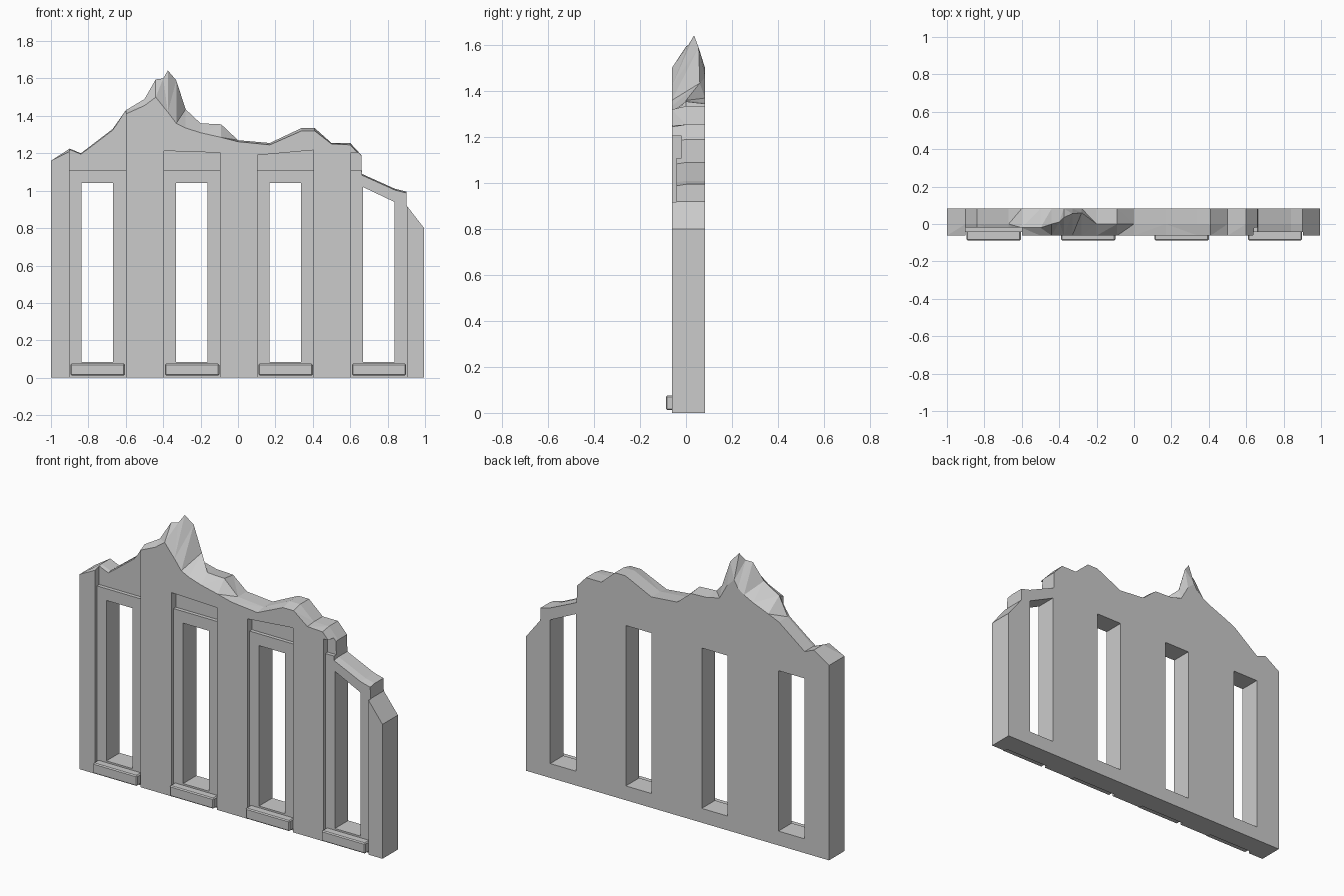
import bpy, bmesh

Y0, Y1 = -0.062, 0.083


def new_object(name, bm):
    bmesh.ops.recalc_face_normals(bm, faces=bm.faces)
    mesh = bpy.data.meshes.new(name)
    bm.to_mesh(mesh)
    bm.free()
    ob = bpy.data.objects.new(name, mesh)
    bpy.context.collection.objects.link(ob)
    return ob


def prism(name, profile, ya, yb):
    """Extrude an x-z profile along y."""
    bm = bmesh.new()
    a = [bm.verts.new((x, ya, z)) for x, z in profile]
    b = [bm.verts.new((x, yb, z)) for x, z in profile]
    bm.faces.new(a)
    bm.faces.new(b[::-1])
    for i in range(len(a)):
        j = (i + 1) % len(a)
        bm.faces.new((a[i], b[i], b[j], a[j]))
    return new_object(name, bm)


def cut(target, cutter):
    cutter.hide_render = True
    mod = target.modifiers.new("cut", 'BOOLEAN')
    mod.operation, mod.solver, mod.object = 'DIFFERENCE', 'EXACT', cutter
    bpy.context.view_layer.objects.active = target
    bpy.ops.object.modifier_apply(modifier=mod.name)
    bpy.data.objects.remove(cutter)


# Broken top edge: x, front height, ridge height, ridge y, back height
ridge = [
    (-1.0, 1.16, 1.16, 0.02, 1.16), (-0.9, 1.21, 1.225, 0.0, 1.225),
    (-0.84, 1.185, 1.20, 0.0, 1.20), (-0.67, 1.31, 1.33, 0.0, 1.33),
    (-0.6, 1.41, 1.43, -0.02, 1.36), (-0.5, 1.455, 1.49, -0.02, 1.40),
    (-0.44, 1.50, 1.595, 0.0, 1.43), (-0.40, 1.45, 1.60, 0.01, 1.46),
    (-0.375, 1.42, 1.643, 0.035, 1.50), (-0.33, 1.36, 1.59, 0.055, 1.46),
    (-0.28, 1.335, 1.435, 0.06, 1.37), (-0.2, 1.31, 1.36, 0.0, 1.35),
    (-0.09, 1.285, 1.355, 0.0, 1.345), (0.0, 1.262, 1.27, 0.0, 1.27),
    (0.17, 1.245, 1.255, 0.0, 1.255), (0.34, 1.32, 1.335, 0.0, 1.335),
    (0.41, 1.32, 1.335, 0.0, 1.335), (0.5, 1.25, 1.255, 0.0, 1.255),
    (0.6, 1.245, 1.255, 0.0, 1.255), (0.66, 1.18, 1.19, 0.0, 1.19),
    (0.662, 1.08, 1.09, 0.0, 1.09), (0.84, 1.0, 1.01, 0.0, 1.01),
    (0.9, 0.985, 0.995, 0.0, 0.995), (0.902, 0.92, 0.92, 0.0, 0.92),
    (0.995, 0.80, 0.80, 0.0, 0.80),
]

# Wall, lofted through the cross-sections
bm = bmesh.new()
rings = []
for x, zf, zm, ym, zb in ridge:
    pts = [(Y0, 0), (Y0, zf), (ym, zm), (Y1, zb), (Y1, 0)]
    rings.append([bm.verts.new((x, y, z)) for y, z in pts])
for r, s in zip(rings, rings[1:]):
    for i in range(5):
        j = (i + 1) % 5
        bm.faces.new((r[i], r[j], s[j], s[i]))
bm.faces.new(rings[0])
bm.faces.new(rings[-1][::-1])
bmesh.ops.triangulate(bm, faces=[f for f in bm.faces if len(f.verts) == 4])
wall = new_object("ruined_wall", bm)

# Bays: left edge, right edge, recess top left and right, window head left and right
bays = [
    (-0.9, -0.6, 1.7, 1.7, 1.04, 1.04), (-0.395, -0.095, 1.213, 1.203, 1.04, 1.04),
    (0.105, 0.405, 1.19, 1.217, 1.04, 1.04), (0.605, 0.903, 1.205, 1.205, 1.02, 0.94),
]
for n, (a, b, tl, tr, hl, hr) in enumerate(bays, 1):
    # Shallow frame recess, then the deeper panel above the lintel
    cut(wall, prism("frame_cutter", [(a, -0.1), (b, -0.1), (b, 1.14), (a, 1.14)], -0.2, -0.042))
    cut(wall, prism("panel_cutter", [(a, 1.11), (b, 1.11), (b, tr), (a, tl)], -0.2, -0.02))
    # Window opening
    l, r = a + 0.063, b - 0.067
    cut(wall, prism("window_cutter", [(l, 0.085), (r, 0.085), (r, hr), (l, hl)], -0.3, 0.3))
    # Projecting sill
    sill = prism(f"window_sill_{n}", [(a + 0.005, 0.012), (b - 0.005, 0.012),
                                      (b - 0.005, 0.075), (a + 0.005, 0.075)], -0.088, -0.03)
    bev = sill.modifiers.new("bevel", 'BEVEL')
    bev.width, bev.segments = 0.006, 1
